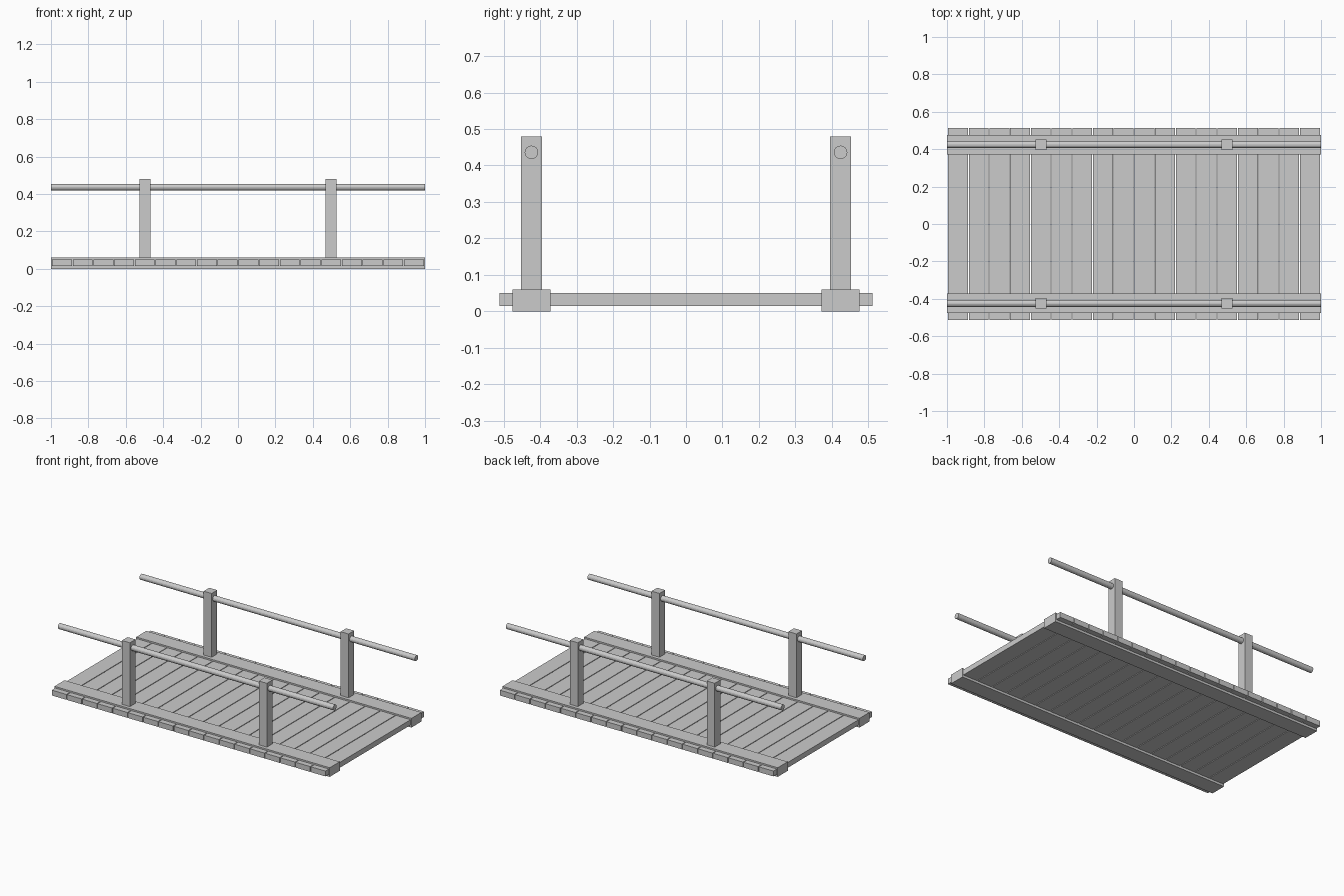
import bpy, math

if "Cube" in bpy.data.objects:
    bpy.data.objects.remove(bpy.data.objects["Cube"])


def box(name, x, y, z):
    """Box from (min, max) ranges on each axis."""
    bpy.ops.mesh.primitive_cube_add(
        size=1, location=[(r[0] + r[1]) / 2 for r in (x, y, z)])
    ob = bpy.context.object
    ob.name = name
    ob.scale = [r[1] - r[0] for r in (x, y, z)]
    bpy.ops.object.transform_apply(location=False, rotation=False, scale=True)
    return ob


# deck planks
COUNT, PITCH, WIDTH = 18, 0.1107, 0.106
for i in range(COUNT):
    cx = (i - (COUNT - 1) / 2) * PITCH
    box("deck_plank", (cx - WIDTH / 2, cx + WIDTH / 2), (-0.512, 0.512), (0.015, 0.05))

# both sides: beam, posts and round handrail
for side, s in (("front", -1), ("back", 1)):
    cy = 0.424 * s
    box(side + "_beam", (-1, 1), (cy - 0.052, cy + 0.052), (0, 0.06))
    for px in (-0.497, 0.498):
        box(side + "_post", (px - 0.029, px + 0.029), (cy - 0.029, cy + 0.029), (0.03, 0.479))
    bpy.ops.mesh.primitive_cylinder_add(
        vertices=16, radius=0.0185, depth=2, location=(0, cy, 0.436),
        rotation=(0, math.pi / 2, 0))
    bpy.context.object.name = side + "_handrail"
